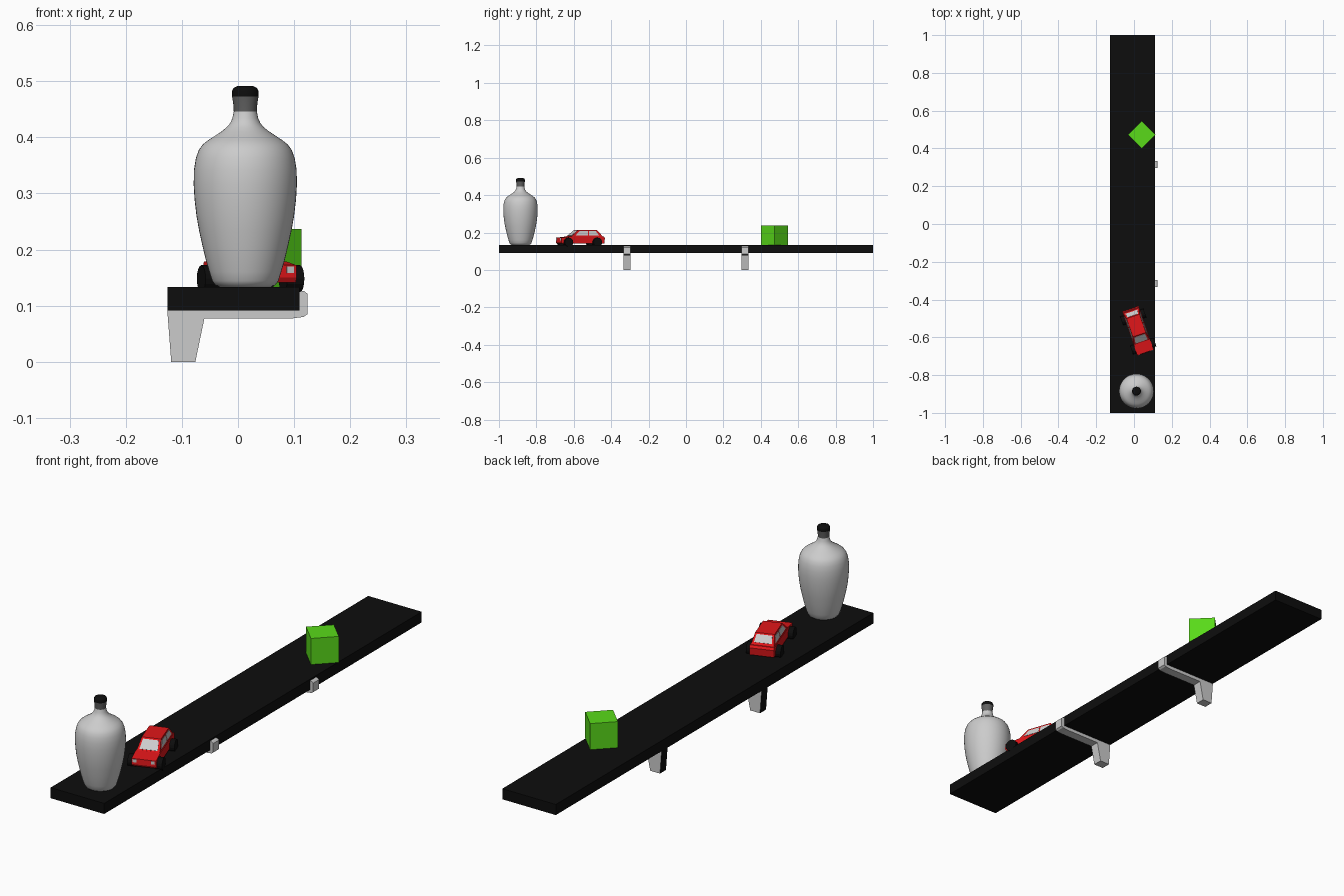
import bpy, bmesh, math
from mathutils import Matrix, Vector

if "Cube" in bpy.data.objects:
    bpy.data.objects.remove(bpy.data.objects["Cube"])


def mat(name, rgb):
    m = bpy.data.materials.new(name)
    m.diffuse_color = (*rgb, 1)
    m.use_nodes = True
    m.node_tree.nodes["Principled BSDF"].inputs["Base Color"].default_value = m.diffuse_color
    return m


BLACK = mat("black", (0.004, 0.004, 0.004))
RED = mat("red", (0.75, 0.008, 0.01))
GREEN = mat("green", (0.1, 0.7, 0.01))
DARK = mat("dark_grey", (0.12, 0.12, 0.12))


def finish(name, bm, material=None, matrix=None):
    bmesh.ops.recalc_face_normals(bm, faces=bm.faces)
    me = bpy.data.meshes.new(name)
    bm.to_mesh(me)
    bm.free()
    ob = bpy.data.objects.new(name, me)
    bpy.context.collection.objects.link(ob)
    if material:
        me.materials.append(material)
    if matrix:
        ob.matrix_world = matrix
    return ob


def box(name, center, size, material=None, matrix=None):
    bm = bmesh.new()
    bmesh.ops.create_cube(bm, size=1, matrix=Matrix.Translation(center) @ Matrix.Diagonal((*size, 1)))
    return finish(name, bm, material, matrix)


def loft(name, sections, material=None, matrix=None):
    """Closed solid through matching rings of points."""
    bm = bmesh.new()
    rings = [[bm.verts.new(p) for p in s] for s in sections]
    n = len(rings[0])
    for a, b in zip(rings, rings[1:]):
        for i in range(n):
            bm.faces.new((a[i], a[(i + 1) % n], b[(i + 1) % n], b[i]))
    bm.faces.new(rings[0])
    bm.faces.new(rings[-1])
    return finish(name, bm, material, matrix)


def lathe(name, profile, center, material=None, steps=48):
    bm = bmesh.new()
    vs = [bm.verts.new((r, 0, z)) for r, z in profile]
    es = [bm.edges.new(p) for p in zip(vs, vs[1:])]
    bmesh.ops.spin(bm, geom=vs + es, cent=(0, 0, 0), axis=(0, 0, 1), angle=2 * math.pi, steps=steps)
    bmesh.ops.remove_doubles(bm, verts=bm.verts, dist=1e-5)
    ob = finish(name, bm, material, Matrix.Translation(center))
    bpy.ops.object.select_all(action='DESELECT')
    ob.select_set(True)
    bpy.context.view_layer.objects.active = ob
    bpy.ops.object.shade_smooth_by_angle(angle=math.radians(40))
    return ob


# Shelf board
box("shelf_board", (-0.008, 0, 0.112), (0.236, 2, 0.042), BLACK)

# Brackets: side profile with leg, arm and front lip; dark wall-side face
prof = [(-0.126, 0.091), (-0.119, 0), (-0.076, 0), (-0.06, 0.077), (0.095, 0.077),
        (0.117, 0.080), (0.124, 0.085), (0.124, 0.121), (0.118, 0.126), (0.11, 0.127), (0.11, 0.091)]
for side in (-1, 1):
    y = 0.315 * side
    b = loft(f"bracket_{'left' if side < 0 else 'right'}",
             [[(x, y + d, z) for x, z in prof] for d in (-0.019, 0.019)], mat("grey", (0.8, 0.8, 0.8)))
    b.data.materials.append(BLACK)
    for f in b.data.polygons:
        if f.normal.x < -0.9:
            f.material_index = 1

# Vase
C = (0.013, -0.885, 0)
lathe("vase_body", [(0, 0.133), (0.045, 0.133), (0.053, 0.136), (0.059, 0.144), (0.064, 0.16), (0.070, 0.18),
                    (0.076, 0.205), (0.082, 0.232), (0.087, 0.26), (0.0905, 0.29), (0.092, 0.316),
                    (0.0915, 0.342), (0.088, 0.363), (0.083, 0.377), (0.076, 0.387), (0.066, 0.395),
                    (0.055, 0.402), (0.043, 0.410), (0.033, 0.418), (0.027, 0.425), (0.023, 0.434),
                    (0.0205, 0.446), (0, 0.446)], C)
lathe("vase_neck", [(0, 0.446), (0.0205, 0.446), (0.0215, 0.460), (0.0235, 0.473), (0, 0.473)], C, DARK)
lathe("vase_cap", [(0, 0.473), (0.0235, 0.473), (0.0235, 0.483), (0.021, 0.488), (0.015, 0.491),
                   (0, 0.4915)], C, BLACK)

# Green cube
box("green_cube", (0, 0, 0), (0.102, 0.102, 0.104), GREEN,
    Matrix.Translation((0.041, 0.473, 0.185)) @ Matrix.Rotation(math.radians(45), 4, 'Z'))

# Toy car, local frame: hood towards -y
CAR = Matrix.Translation((0.021, -0.565, 0)) @ Matrix.Rotation(math.radians(19), 4, 'Z')
side_prof = [(-0.118, 0.141), (-0.123, 0.15), (-0.122, 0.172), (-0.064, 0.179),
             (0.117, 0.179), (0.123, 0.17), (0.12, 0.141)]
loft("car_body", [[(u, v, z) for v, z in side_prof] for u in (-0.046, 0.046)], RED, CAR)

# Cabin: tapered block, corners reused to place the windows
W0, W1, Z0, Z1 = 0.044, 0.036, 0.177, 0.214
F0, F1, R0, R1 = -0.066, -0.022, 0.114, 0.08
base = [(-W0, F0, Z0), (W0, F0, Z0), (W0, R0, Z0), (-W0, R0, Z0)]
roof = [(-W1, F1, Z1), (W1, F1, Z1), (W1, R1, Z1), (-W1, R1, Z1)]
loft("car_cabin", [base, roof], RED, CAR)


def window(name, i, s0, s1, t0, t1, material=None):
    """Thin pane on cabin side i, in fractions across (s) and up (t)."""
    j = (i + 1) % 4
    a, b, c, d = (Vector(p) for p in (base[i], base[j], roof[j], roof[i]))
    n = (b - a).cross(d - a).normalized() * 0.0012

    def at(s, t):
        return a.lerp(b, s).lerp(d.lerp(c, s), t)
    q = [at(s0, t0), at(s1, t0), at(s1, t1), at(s0, t1)]
    loft(name, [[p - n for p in q], [p + n for p in q]], material, CAR)


window("windshield", 0, 0.1, 0.9, 0.15, 0.88)
window("rear_window", 2, 0.1, 0.9, 0.25, 0.88)
for i, nm in ((1, "right"), (3, "left")):
    front, back = ((0.1, 0.52), (0.56, 0.9)) if i == 1 else ((0.48, 0.9), (0.1, 0.44))
    window(f"{nm}_front_window", i, *front, 0.2, 0.82)
    window(f"{nm}_rear_window", i, *back, 0.2, 0.82)

# Headlights and wheels
for s, nm in ((-1, "left"), (1, "right")):
    box(f"headlight_{nm}", (0.034 * s, -0.1225, 0.164), (0.014, 0.003, 0.012), None, CAR)
    for v, end in ((-0.086, "front"), (0.077, "rear")):
        bm = bmesh.new()
        bmesh.ops.create_cone(bm, cap_ends=True, segments=16, radius1=0.024, radius2=0.024, depth=0.032,
                              matrix=Matrix.Translation((0.049 * s, v, 0.148)) @ Matrix.Rotation(math.pi / 2, 4, 'Y'))
        finish(f"wheel_{end}_{nm}", bm, BLACK, CAR)
